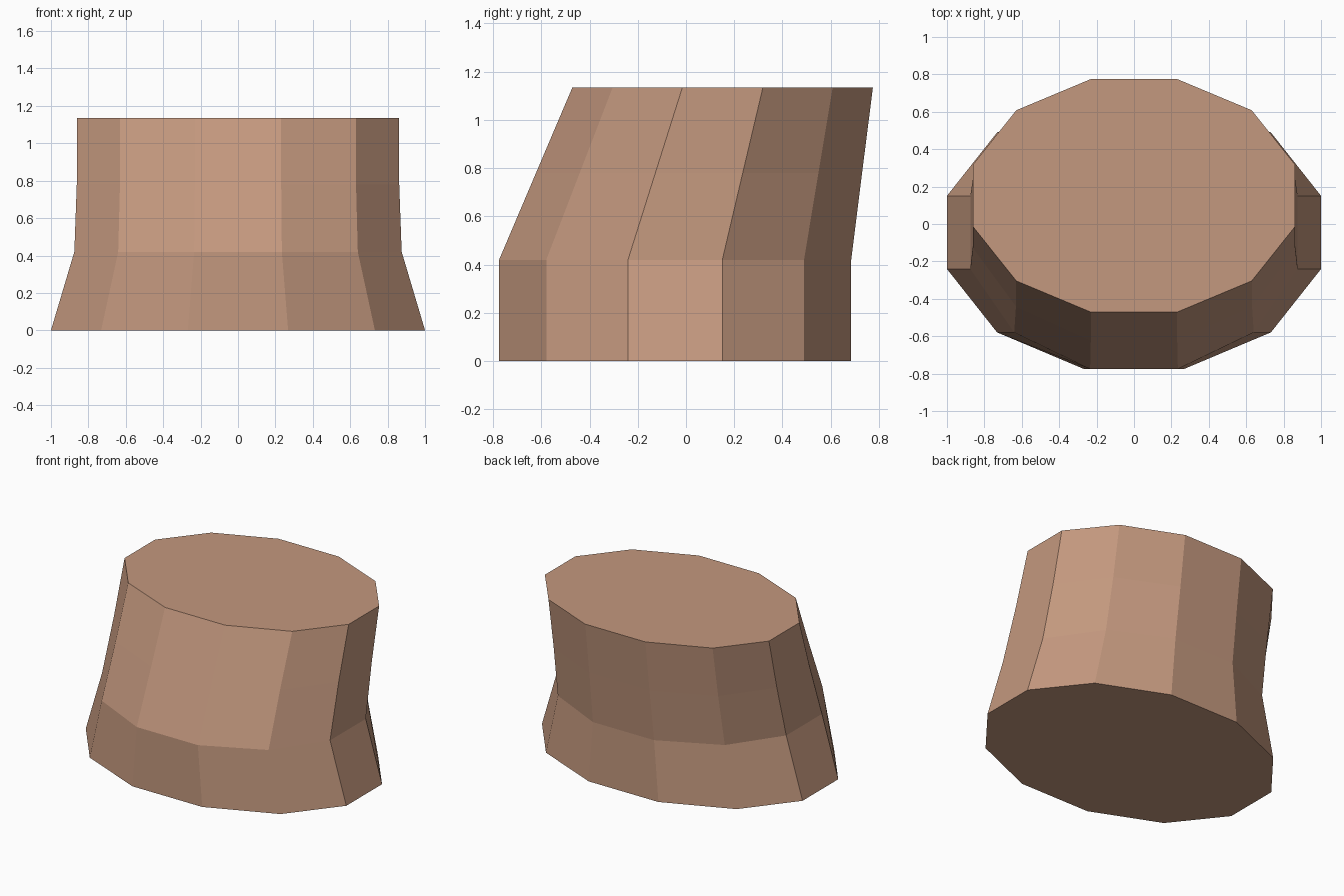
import bpy, bmesh, math

if "Cube" in bpy.data.objects:
    bpy.data.objects.remove(bpy.data.objects["Cube"])

SIDES = 12
# Horizontal sections: height, half width, half depth, centre y
SECTIONS = [
    (0.0, 1.0, 0.73, -0.045),
    (0.42, 0.875, 0.73, -0.045),
    (0.78, 0.862, 0.676, 0.054),
    (1.135, 0.86, 0.623, 0.152),
]

skin = bpy.data.materials.new("warm tan")
skin.diffuse_color = (0.55, 0.315, 0.21, 1)
skin.use_nodes = True
skin.node_tree.nodes["Principled BSDF"].inputs["Base Color"].default_value = skin.diffuse_color


def add_ring(bm, z, half_w, half_d, cy):
    """Twelve-sided oval with flat sides facing the axes."""
    k = 1 / math.cos(math.pi / SIDES)
    verts = []
    for i in range(SIDES):
        a = (i + 0.5) * 2 * math.pi / SIDES
        verts.append(bm.verts.new((half_w * k * math.cos(a),
                                   cy + half_d * k * math.sin(a), z)))
    return verts


# Leaning, flared stump
bm = bmesh.new()
rings = [add_ring(bm, *s) for s in SECTIONS]
for low, high in zip(rings, rings[1:]):
    for i in range(SIDES):
        j = (i + 1) % SIDES
        bm.faces.new((low[i], low[j], high[j], high[i]))

# Closed bottom and top
bm.faces.new(list(reversed(rings[0])))
bm.faces.new(rings[-1])
bmesh.ops.recalc_face_normals(bm, faces=bm.faces)

mesh = bpy.data.meshes.new("leaning_stump")
bm.to_mesh(mesh)
bm.free()
mesh.materials.append(skin)
stump = bpy.data.objects.new("leaning_stump", mesh)
bpy.context.collection.objects.link(stump)
